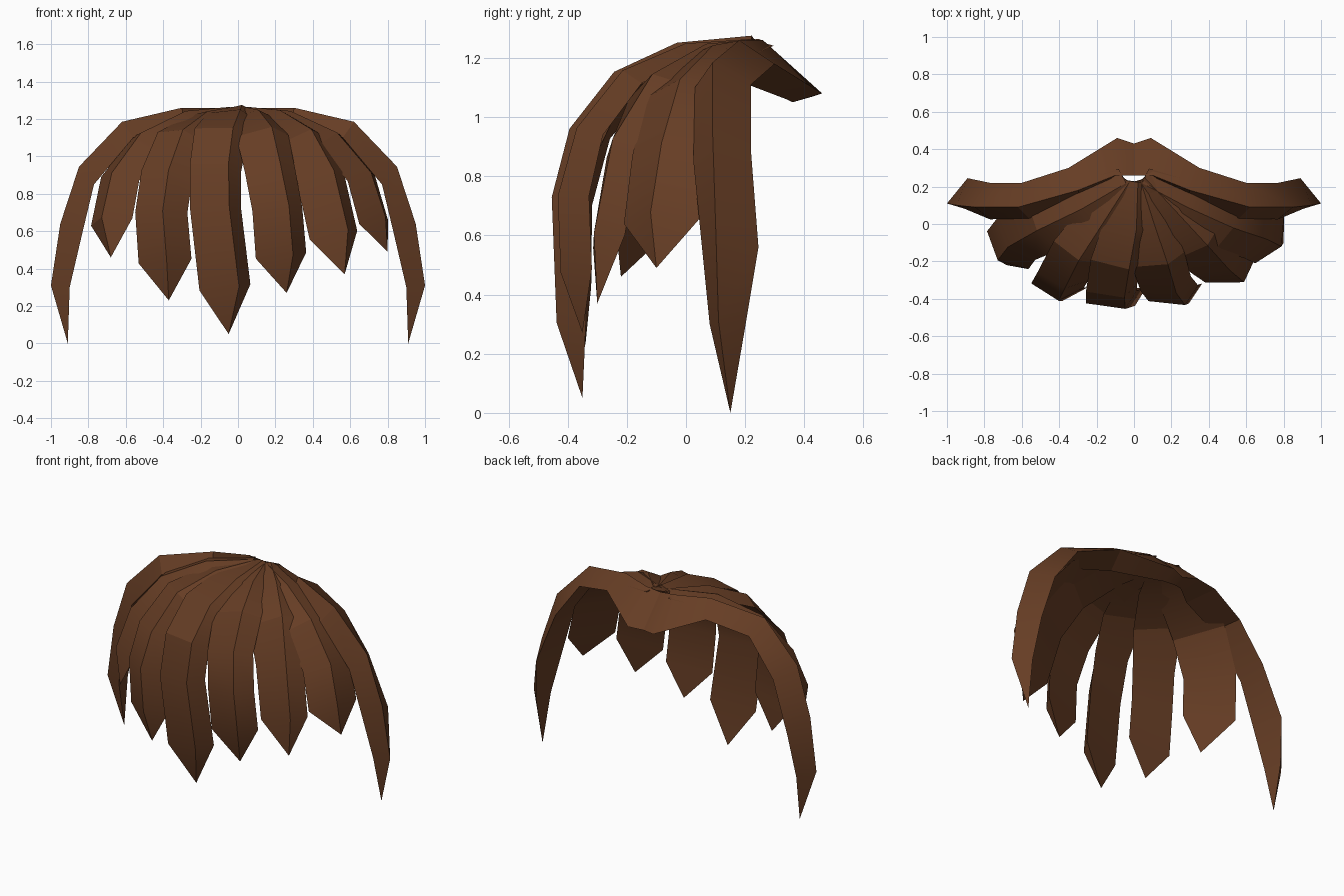
import bpy, bmesh, math
from mathutils import Vector

brown = bpy.data.materials.new("dark brown hair")
brown.diffuse_color = (0.133, 0.047, 0.018, 1)


def lock(name, sections, tip):
    """Closed lock of hair: triangular sections (edge, ridge, edge) running to a point."""
    bm = bmesh.new()
    rings = [[bm.verts.new(p) for p in s] for s in sections]
    bm.faces.new(rings[0])
    for a, b in zip(rings, rings[1:]):
        for i in range(3):
            j = (i + 1) % 3
            bm.faces.new((a[i], a[j], b[j], b[i]))
    end = bm.verts.new(tip)
    for i in range(3):
        bm.faces.new((rings[-1][i], rings[-1][(i + 1) % 3], end))
    bmesh.ops.recalc_face_normals(bm, faces=bm.faces)
    mesh = bpy.data.meshes.new(name)
    bm.to_mesh(mesh)
    bm.free()
    ob = bpy.data.objects.new(name, mesh)
    bpy.context.collection.objects.link(ob)
    mesh.materials.append(brown)
    bpy.ops.object.select_all(action='DESELECT')
    ob.select_set(True)
    bpy.context.view_layer.objects.active = ob
    bpy.ops.object.shade_smooth_by_angle(angle=math.radians(25))


def fringe(name, path, skew, origin_x, scale=1.0):
    """Lock following a centre path; its ridge faces away from (origin_x, 0.25)."""
    pts = [Vector(p) for p in path]
    halves = [0.08, 0.125, 0.145, 0.14, 0.14, 0.142]
    heights = [0.025, 0.045, 0.06, 0.07, 0.08, 0.08]
    sections = []
    for i, p in enumerate(pts[:-1]):
        tan = (pts[i + 1] - pts[max(i - 1, 0)]).normalized()
        out = p - Vector((origin_x * min(1, i / 3), 0.25, 0.55))
        out = (out - tan * out.dot(tan)).normalized()
        side = out.cross(tan).normalized()
        w, h = halves[min(i, 5)] * scale, heights[min(i, 5)]
        sections.append((p - side * w, p + out * h + side * w * skew, p + side * w))
    lock(name, sections, pts[-1])


# Long side locks, mirrored: back edge, ridge, front edge at each station
side = [
    ((0.00, 0.43, 1.07), (0.00, 0.26, 1.25), (0.00, 0.36, 1.05)),
    ((0.09, 0.46, 1.08), (0.10, 0.26, 1.26), (0.06, 0.34, 1.06)),
    ((0.35, 0.30, 1.18), (0.30, 0.18, 1.26), (0.28, 0.13, 1.14)),
    ((0.60, 0.22, 1.11), (0.62, 0.09, 1.185), (0.56, 0.03, 1.10)),
    ((0.77, 0.22, 0.88), (0.85, 0.09, 0.945), (0.77, 0.025, 0.85)),
    ((0.89, 0.245, 0.56), (0.95, 0.10, 0.64), (0.83, 0.05, 0.60)),
    ((0.92, 0.20, 0.29), (1.00, 0.11, 0.31), (0.90, 0.08, 0.30)),
]
for s, label in ((1, "right"), (-1, "left")):
    lock("side_lock_" + label,
         [[(s * x, y, z) for x, y, z in sec] for sec in side],
         (s * 0.91, 0.15, 0.0))

# Fringe locks fanning forward from the crown
fringe("fringe_far_left", [
    (-0.04, 0.22, 1.24), (-0.27, 0.09, 1.20), (-0.49, -0.01, 1.08),
    (-0.63, -0.08, 0.88), (-0.675, -0.14, 0.65), (-0.68, -0.22, 0.46)],
    0.0, -0.3, 1.08)
fringe("fringe_left", [
    (-0.03, 0.23, 1.24), (-0.17, 0.03, 1.20), (-0.30, -0.15, 1.10),
    (-0.38, -0.28, 0.90), (-0.41, -0.33, 0.70), (-0.39, -0.33, 0.44),
    (-0.37, -0.34, 0.23)], 0.1, -0.36)
fringe("fringe_middle", [
    (-0.01, 0.23, 1.25), (-0.04, -0.01, 1.215), (-0.09, -0.20, 1.12),
    (-0.12, -0.34, 0.94), (-0.12, -0.39, 0.72), (-0.07, -0.375, 0.30),
    (-0.05, -0.35, 0.05)], 0.4, -0.27)
fringe("fringe_right", [
    (0.01, 0.23, 1.24), (0.07, 0.00, 1.205), (0.13, -0.19, 1.11),
    (0.17, -0.32, 0.93), (0.21, -0.37, 0.72), (0.23, -0.36, 0.47),
    (0.26, -0.35, 0.27)], 0.3, 0.03)
fringe("fringe_mid_right", [
    (0.03, 0.23, 1.24), (0.18, 0.05, 1.20), (0.33, -0.11, 1.09),
    (0.44, -0.21, 0.89), (0.51, -0.26, 0.58), (0.57, -0.30, 0.37)],
    0.4, 0.3)
fringe("fringe_far_right", [
    (0.04, 0.22, 1.24), (0.27, 0.10, 1.20), (0.50, 0.00, 1.08),
    (0.66, -0.05, 0.88), (0.725, -0.08, 0.65), (0.80, -0.10, 0.49)],
    0.0, 0.18, 1.08)
